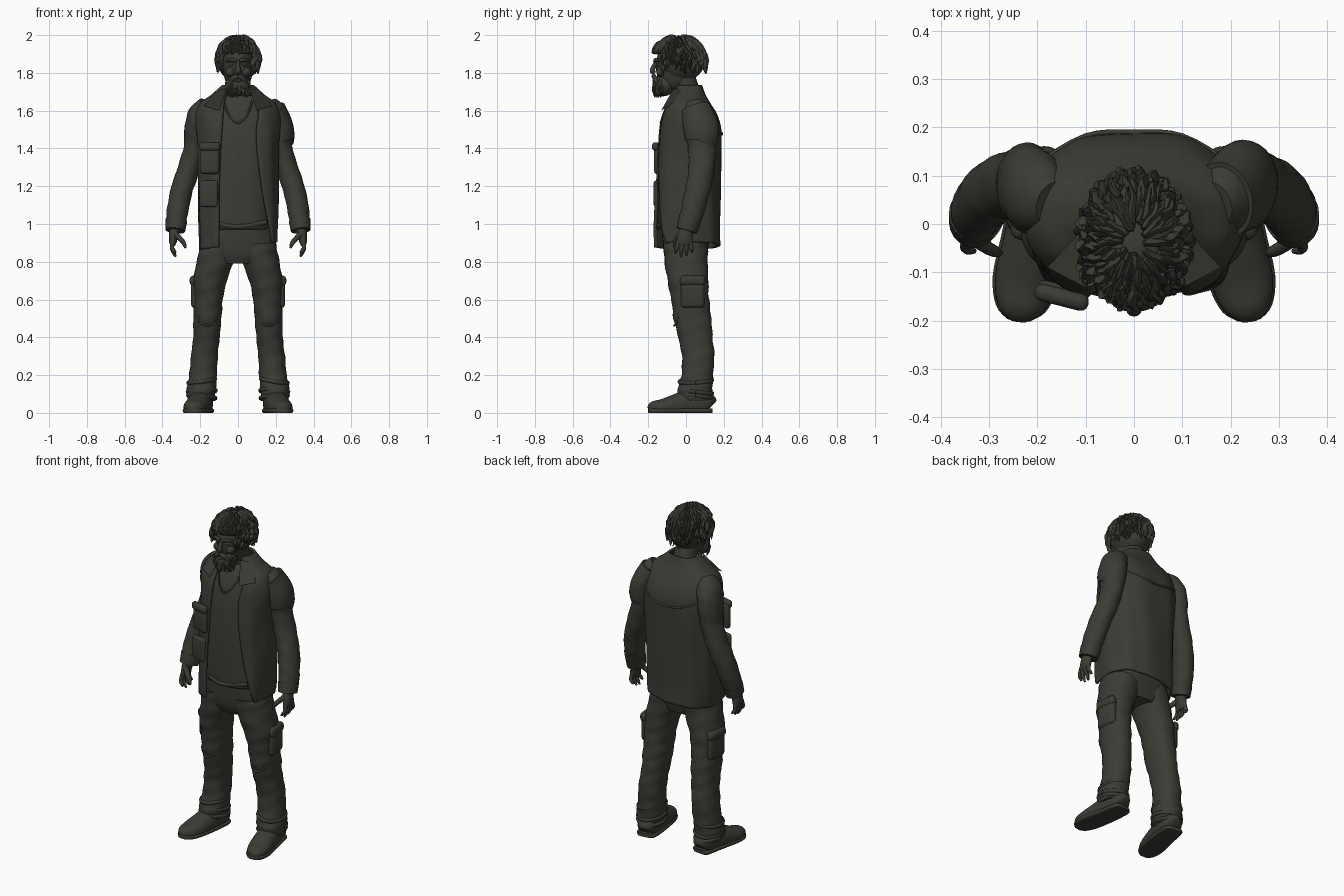
import bpy, bmesh, math, random
from mathutils import Vector

random.seed(4)
cube = bpy.data.objects.get("Cube")
if cube:
    bpy.data.objects.remove(cube, do_unlink=True)

mat = bpy.data.materials.new("dark olive grey")
mat.use_nodes = True
COLOR = (0.045, 0.044, 0.035, 1)
mat.diffuse_color = COLOR
mat.node_tree.nodes["Principled BSDF"].inputs["Base Color"].default_value = COLOR


def finish(name, bm, angle=50, closed=True):
    if closed:
        bmesh.ops.recalc_face_normals(bm, faces=bm.faces)
    me = bpy.data.meshes.new(name)
    bm.to_mesh(me)
    bm.free()
    me.materials.append(mat)
    me.shade_smooth()
    me.set_sharp_from_angle(angle=math.radians(angle))
    ob = bpy.data.objects.new(name, me)
    bpy.context.collection.objects.link(ob)
    return ob


def resample(rows, n):
    """Catmull-Rom interpolation of station rows."""
    out = []
    for i in range(len(rows) - 1):
        p = [rows[max(0, min(len(rows) - 1, i + k))] for k in (-1, 0, 1, 2)]
        for s in range(n):
            t = s / n
            out.append([b + 0.5 * t * (c - a + t * (2*a - 5*b + 4*c - d + t * (3*(b - c) + d - a)))
                        for a, b, c, d in zip(*p)])
    return out + [list(rows[-1])]


def power(v, n):
    return math.copysign(abs(v) ** (2 / n), v)


def add_tube(bm, rows, seg=20, n=4, ref=None, level=False, square=2.0, fold=0.0, floor=None, ceil=None):
    """Loft rows of (x, y, z, radius_a, radius_b) into a closed tube."""
    rows = resample(rows, n)
    pts = [Vector(r[:3]) for r in rows]
    span = (pts[-1] - pts[0]).normalized()
    if ref is None:
        ref = Vector((0, 1, 0)) if abs(span.z) > 0.6 else Vector((0, 0, 1))
    rings = []
    for i, r in enumerate(rows):
        t = Vector((0, 0, 1)) if level else (pts[min(i + 1, len(pts) - 1)] - pts[max(i - 1, 0)]).normalized()
        a = ref.cross(t).normalized()
        b = t.cross(a)
        ring = []
        for j in range(seg):
            th = math.tau * j / seg
            k = 1 + fold * (math.sin(2 * th + i * 1.25) + 0.6 * math.sin(3 * th - i * 0.8))
            co = pts[i] + a * (r[3] * k * power(math.cos(th), square)) + b * (r[4] * k * power(math.sin(th), square))
            if floor is not None:
                co.z = max(co.z, floor)
            if ceil is not None:
                co.z = min(co.z, ceil)
            ring.append(bm.verts.new(co))
        rings.append(ring)
    for p, q in zip(rings, rings[1:]):
        for j in range(seg):
            bm.faces.new((p[j], p[(j + 1) % seg], q[(j + 1) % seg], q[j]))
    bm.faces.new(rings[0][::-1])
    bm.faces.new(rings[-1])


def tube(name, rows, **kw):
    bm = bmesh.new()
    add_tube(bm, rows, **kw)
    return finish(name, bm)


def blob(name, center, radii, keep=None, seg=28):
    bm = bmesh.new()
    bmesh.ops.create_uvsphere(bm, u_segments=seg, v_segments=seg // 2 + 4, radius=1)
    for v in bm.verts:
        v.co = Vector(c + r * p for c, r, p in zip(center, radii, v.co))
    if keep:
        bmesh.ops.delete(bm, geom=[f for f in bm.faces if not keep(f.calc_center_median())], context='FACES')
    return finish(name, bm)


def cushion(name, center, size, turn=0, tilt=0):
    """Soft box used for pockets and flaps."""
    bm = bmesh.new()
    bmesh.ops.create_cube(bm, size=1)
    for v in bm.verts:
        v.co = Vector(a * b for a, b in zip(v.co, size))
    bmesh.ops.bevel(bm, geom=bm.edges[:], offset=min(size) * 0.45, segments=3, affect='EDGES', profile=0.5)
    ob = finish(name, bm)
    ob.location = center
    ob.rotation_euler = (tilt, 0, turn)
    return ob


def flip(rows, s):
    return [(r[0] * s,) + tuple(r[1:]) for r in rows]


# Torso: shirt, waist and neck
tube("shirt", [(0, 0, .97, .17, .135), (0, 0, 1.0, .185, .15), (0, 0, 1.2, .19, .15), (0, .01, 1.4, .195, .15),
               (0, .015, 1.55, .19, .13), (0, .02, 1.64, .15, .095), (0, .02, 1.68, .09, .07)],
     level=True, square=2.4, seg=36, fold=.004)
tube("trouser_waist", [(0, 0, .79, .13, .095), (0, -.003, .84, .195, .112), (0, 0, .92, .2, .125), (0, 0, 1.02, .185, .13)],
     level=True, square=2.4, seg=36)
tube("neck", [(0, .03, 1.58, .075, .07), (0, .015, 1.68, .068, .068), (0, -.02, 1.78, .062, .07)], level=True)
tube("shirt_neckline", [(-.075, -.07, 1.65, .005, .006), (-.05, -.112, 1.58, .005, .006), (0, -.135, 1.535, .005, .006),
                        (.05, -.112, 1.58, .005, .006), (.075, -.07, 1.65, .005, .006)], seg=8)
tube("shirt_hem", [(-.1, -.135, 1.0, .008, .012), (0, -.152, .985, .008, .012), (.15, -.12, 1.01, .008, .012)], seg=8)

# Jacket: open-front shell, rows of z, centre y, half width, half depth, right edge, left edge
levels = resample([(.885, 0, .205, .18, -.105, .185), (1.0, 0, .21, .178, -.1, .165), (1.2, .007, .213, .176, -.1, .13),
                   (1.38, .015, .215, .174, -.093, .105), (1.5, .02, .222, .168, -.085, .1), (1.58, .017, .222, .148, -.08, .11),
                   (1.64, .015, .2, .115, -.075, .1), (1.685, .015, .14, .088, -.065, .08),
                   (1.735, .015, .085, .07, -.055, .055)], 6)
bm = bmesh.new()
rings, COLS, SQ = [], 56, 2.6
for i, (z, cy, rx, ry, xr, xl) in enumerate(levels):
    start = -math.pi / 2 + math.asin(min(1, xl / rx) ** (SQ / 2))
    end = math.pi * 1.5 - math.asin(min(1, -xr / rx) ** (SQ / 2))
    ring = []
    for j in range(COLS + 1):
        th = start + (end - start) * j / COLS
        low = max(0, 1 - i / len(levels))
        k = 1 + .02 * low * math.sin(9 * th + .12 * i) + .007 * math.sin(4 * th - .4 * i)
        drop = .02 * math.cos(th) * max(0, 1 - i / 6)
        ring.append(bm.verts.new((rx * k * power(math.cos(th), SQ), cy + ry * k * power(math.sin(th), SQ), z + drop)))
    rings.append(ring)
for p, q in zip(rings, rings[1:]):
    for j in range(COLS):
        bm.faces.new((p[j], p[j + 1], q[j + 1], q[j]))
jacket = finish("jacket", bm, closed=False)
solid = jacket.modifiers.new("cloth thickness", 'SOLIDIFY')
solid.thickness = .014
solid.offset = -1

# Jacket details
tube("back_yoke_seam", [(-.2, .125, 1.53, .006, .006), (-.1, .182, 1.49, .006, .006), (0, .19, 1.475, .006, .006),
                        (.1, .182, 1.49, .006, .006), (.2, .125, 1.53, .006, .006)], seg=8)
cushion("chest_pocket", (-.15, -.143, 1.34), (.105, .035, .15), -.25)
cushion("chest_pocket_flap", (-.15, -.152, 1.41), (.115, .036, .045), -.25)
cushion("lower_pocket", (-.155, -.148, 1.16), (.1, .03, .14), -.25)

arm = [(.165, .04, 1.635, .045, .05), (.2, .06, 1.58, .064, .085), (.222, .08, 1.5, .062, .088), (.232, .085, 1.4, .056, .074),
       (.265, .08, 1.28, .058, .068), (.298, .062, 1.18, .058, .066), (.32, .035, 1.07, .057, .062), (.33, .01, .99, .051, .055),
       (.332, .003, .965, .045, .05)]
leg = [(.1, -.003, .9, .1, .118), (.115, 0, .82, .1, .115), (.148, .01, .7, .089, .108), (.157, .022, .6, .077, .1),
       (.162, .034, .5, .074, .1), (.167, .05, .4, .07, .091), (.178, .064, .3, .071, .086), (.185, .06, .2, .073, .084),
       (.195, .048, .12, .077, .092), (.196, .05, .065, .068, .082)]
shoe = [(.183, .137, .04, .025, .03), (.185, .12, .05, .052, .055), (.193, .05, .055, .06, .075), (.208, -.04, .04, .064, .065),
        (.225, -.12, .03, .064, .045), (.235, -.175, .027, .047, .034), (.238, -.2, .022, .018, .014)]
for s, side in ((1, "left"), (-1, "right")):
    # Sleeve, cuff and collar
    tube(side + "_sleeve", flip(arm, s), n=6, seg=28, fold=.018)
    tube(side + "_cuff", flip([(.326, .02, 1.02, .058, .06), (.332, .004, .965, .052, .056)], s))
    bm = bmesh.new()
    leaf = [(.06, -.065, 1.72), (.115, -.02, 1.705), (.18, -.09, 1.625), (.1, -.132, 1.6)]
    bm.faces.new([bm.verts.new((x * s, y, z)) for x, y, z in leaf])
    bmesh.ops.solidify(bm, geom=bm.faces[:], thickness=.014)
    finish(side + "_collar", bm)

    # Hand with curled fingers and thumb
    tube(side + "_palm", flip([(.332, .005, .985, .03, .032), (.34, -.004, .945, .026, .038), (.345, -.008, .905, .02, .042),
                               (.345, -.008, .885, .012, .036)], s))
    for k, name in enumerate(("index", "middle", "ring", "little")):
        y, tip = -.04 + .021 * k, (.845, .826, .832, .85)[k]
        tube(f"{side}_{name}_finger", flip([(.346, y, .91, .012, .011), (.35, y * 1.2, .875, .011, .011),
             (.342, y * 1.35, (.875 + tip) / 2, .01, .01), (.33, y * 1.4, tip, .005, .005)], s), seg=10)
    tube(side + "_thumb", flip([(.335, -.025, .95, .016, .018), (.31, -.045, .925, .014, .014), (.288, -.057, .9, .012, .012),
                                (.277, -.06, .872, .006, .006)], s), seg=10)

    # Trouser leg, cargo pocket and knee patch
    tube(side + "_trouser_leg", flip(leg, s), level=True, n=6, seg=32, fold=.018, square=2.2)
    cushion(side + "_cargo_pocket", (.222 * s, .035, .63), (.045, .125, .15), .1 * s)
    cushion(side + "_cargo_flap", (.229 * s, .035, .7), (.044, .135, .055), .1 * s)
    patch = [(.165 + .045 * math.cos(a), -.062 + .018 * abs(math.cos(a)), .505 + .042 * math.sin(a), .006, .006)
             for a in (math.tau * i / 12 for i in range(13))]
    tube(side + "_knee_patch", flip(patch, s), seg=8, n=2, ref=Vector((0, 1, 0)))
    for z, r in ((.17, .073), (.115, .076), (.085, .074)):
        bunch = [(.192 + r * math.cos(a), .052 + .088 * math.sin(a), z + .012 * math.sin(a + z * 30), .009, .011)
                 for a in (math.tau * i / 16 for i in range(17))]
        tube(side + "_ankle_fold", flip(bunch, s), seg=8, n=2, ref=Vector((0, 0, 1)))

    # Shoe and sole
    tube(side + "_shoe", flip(shoe, s), seg=28, floor=.01, square=2.2)
    sole = [(x, y, .012, a + .005, .03) for x, y, z, a, b in shoe]
    tube(side + "_sole", flip(sole, s), seg=28, floor=0, ceil=.022)

    # Eye, brow and cheek
    blob(side + "_eye", (.032 * s, -.148, 1.845), (.014, .012, .009), seg=12)
    tube(side + "_brow", flip([(.008, -.165, 1.862, .009, .009), (.035, -.158, 1.87, .01, .009), (.062, -.13, 1.86, .006, .006)], s), seg=10)
    blob(side + "_cheek", (.04 * s, -.132, 1.805), (.028, .025, .026), seg=14)
    tube(side + "_moustache", flip([(0, -.17, 1.782, .012, .012), (.025, -.165, 1.772, .013, .013), (.047, -.145, 1.735, .01, .01)], s), seg=10)

tube("left_short_sleeve", [(.185, .05, 1.61, .066, .082), (.222, .078, 1.52, .07, .094), (.231, .084, 1.45, .068, .088),
                           (.232, .084, 1.44, .062, .08)], seg=28, fold=.008)

# Head and face
blob("head", (0, -.055, 1.835), (.08, .105, .14))
tube("nose", [(0, -.152, 1.865, .009, .01), (0, -.17, 1.835, .011, .012), (0, -.178, 1.81, .016, .014), (0, -.165, 1.797, .012, .01)], seg=12)
blob("lower_lip", (0, -.167, 1.757), (.02, .012, .007), seg=12)
blob("beard", (0, -.118, 1.735), (.066, .06, .058))
bm = bmesh.new()
for i in range(60):
    a, h = random.uniform(-1.5, 1.5), random.uniform(-.035, .035)
    w = math.sqrt(1 - (h / .06) ** 2)
    x, y = .062 * w * math.sin(a), -.118 - .055 * w * math.cos(a)
    add_tube(bm, [(x, y, 1.735 + h, .009, .006), (x * 1.03, y - .004, 1.72 + h, .007, .005),
                  (x * .9, y + .002, max(1.67, 1.695 + h), .001, .001)], seg=5, n=2)
finish("beard_tufts", bm)

# Shaggy hair: a cap with hanging locks
HC, HR = Vector((0, -.037, 1.868)), Vector((.108, .138, .12))
blob("hair_cap", HC, HR, keep=lambda c: c.z > 1.915 or (c.y > -.085 and c.z > 1.76))
bm = bmesh.new()
for i in range(230):
    phi = math.tau * (i * .618 % 1)
    front = math.sin(phi) < -.72
    begin = random.uniform(.15, 1.0 if front else 1.6)
    length = random.uniform(.4, .75)
    limit = 1.2 if front else 2.25
    lift = random.uniform(.99, 1.06)
    rows = []
    for k in range(5):
        el = min(begin + length * k / 4, limit + .02 * k)
        wave = phi + .06 * math.sin(k * 1.7 + i)
        flare = lift + (.035 if k == 4 else 0)
        spread = math.sin(min(el, 1.75))
        d = Vector((spread * math.cos(wave), spread * math.sin(wave), math.cos(el)))
        p = HC + Vector(a * b for a, b in zip(d, HR)) * flare
        w = (.011, .015, .013, .009, .001)[k]
        rows.append((p.x, p.y, min(p.z, 1.992), w, w * .6))
    add_tube(bm, rows, seg=6, n=2, ref=Vector((-math.sin(phi), math.cos(phi), 0)))
finish("hair_locks", bm)
